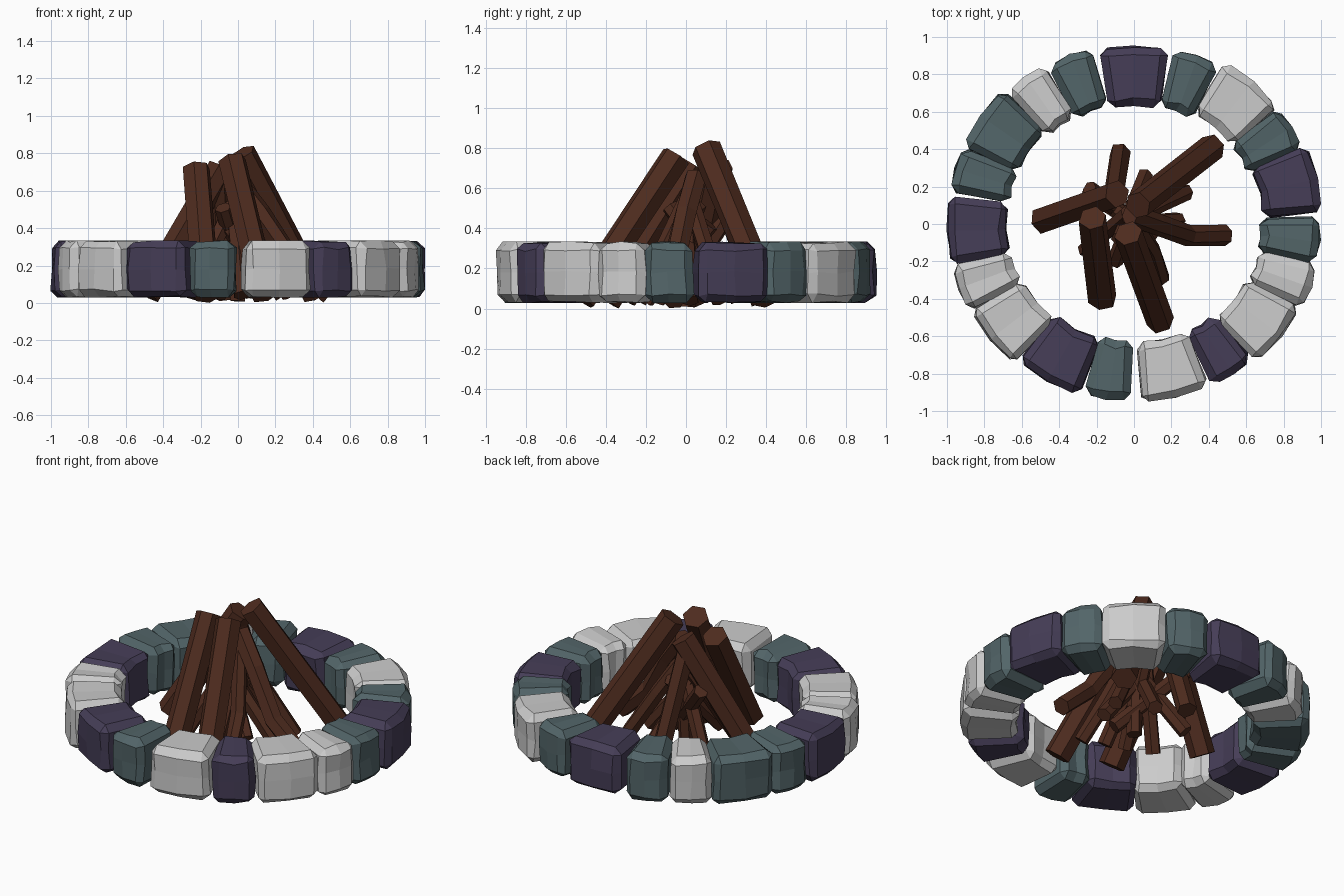
import bpy, bmesh, math, random
from mathutils import Vector, Matrix

if "Cube" in bpy.data.objects:
    bpy.data.objects.remove(bpy.data.objects["Cube"])

random.seed(4)


def material(name, rgb):
    m = bpy.data.materials.new(name)
    m.diffuse_color = (*rgb, 1)
    m.use_nodes = True
    m.node_tree.nodes["Principled BSDF"].inputs["Base Color"].default_value = m.diffuse_color
    return m


MATS = {
    "teal": material("teal_stone", (0.085, 0.13, 0.14)),
    "purple": material("purple_stone", (0.06, 0.047, 0.095)),
    "grey": None,
}
WOOD = material("wood", (0.075, 0.024, 0.013))


def finish(bm, name, mat):
    bmesh.ops.recalc_face_normals(bm, faces=bm.faces)
    me = bpy.data.meshes.new(name)
    bm.to_mesh(me)
    bm.free()
    if mat:
        me.materials.append(mat)
    ob = bpy.data.objects.new(name, me)
    bpy.context.collection.objects.link(ob)
    return ob


def stone(name, x, y, large, mat):
    """Chamfered wedge block: local x points outward, y runs along the ring."""
    depth, height = 0.315, 0.30
    w_out, w_in = (0.365, 0.28) if large else (0.25, 0.185)
    bm = bmesh.new()
    bmesh.ops.create_cube(bm, size=1)
    for v in bm.verts:
        w = w_out if v.co.x > 0 else w_in
        v.co = Vector((v.co.x * depth, v.co.y * w, v.co.z * height))
    bmesh.ops.bevel(bm, geom=bm.edges[:], offset=0.038, segments=1,
                    affect='EDGES', profile=0.5)
    # middle cuts let the faces belly out a little
    for axis in ((0, 1, 0), (0, 0, 1)):
        bmesh.ops.bisect_plane(bm, geom=bm.verts[:] + bm.edges[:] + bm.faces[:],
                               plane_co=(0, 0, 0), plane_no=axis)
    for v in bm.verts:
        if abs(v.co.y) < 1e-4:
            v.co.x += 0.012
        j = 0.007
        v.co += Vector((random.uniform(-j, j), random.uniform(-j, j),
                        random.uniform(-j, j)))
        v.co.z = max(-0.152, min(0.155, v.co.z))
    ang = math.atan2(y, x)
    bm.transform(Matrix.Translation((x, y, 0.18)) @ Matrix.Rotation(ang, 4, 'Z'))
    return finish(bm, name, mat)


def log(name, path, radius, sides=6):
    """Hexagonal log swept along a straight or kinked path."""
    pts = [Vector(p) for p in path]
    bm = bmesh.new()
    rings = []
    spin = random.uniform(0, 1)
    for i, p in enumerate(pts):
        d = (pts[min(i + 1, len(pts) - 1)] - pts[max(i - 1, 0)]).normalized()
        side = d.cross(Vector((0, 0, 1))).normalized()
        up = side.cross(d)
        ring = []
        for k in range(sides):
            a = math.tau * k / sides + spin
            r = radius * random.uniform(0.93, 1.05)
            ring.append(bm.verts.new(p + side * r * math.cos(a) + up * r * math.sin(a)))
        rings.append(ring)
    for a, b in zip(rings, rings[1:]):
        for k in range(sides):
            n = (k + 1) % sides
            bm.faces.new((a[k], a[n], b[n], b[k]))
    bm.faces.new(rings[0])
    bm.faces.new(rings[-1])
    for v in bm.verts:
        v.co.z = max(0, v.co.z)
    return finish(bm, name, WOOD)


# stone ring, anticlockwise from the right side: x, y, large, colour
STONES = [
    (0.825, -0.075, 0, "teal"), (0.815, 0.205, 1, "purple"), (0.70, 0.43, 0, "teal"),
    (0.53, 0.63, 1, "grey"), (0.28, 0.745, 0, "teal"), (0.0, 0.78, 1, "purple"),
    (-0.285, 0.745, 0, "teal"), (-0.485, 0.65, 0, "grey"), (-0.68, 0.48, 1, "teal"),
    (-0.795, 0.245, 0, "teal"), (-0.83, -0.03, 1, "purple"), (-0.78, -0.29, 0, "grey"),
    (-0.635, -0.51, 1, "grey"), (-0.38, -0.69, 1, "purple"), (-0.12, -0.77, 0, "teal"),
    (0.185, -0.76, 1, "grey"), (0.44, -0.665, 0, "purple"), (0.65, -0.50, 1, "grey"),
    (0.79, -0.28, 0, "grey"),
]
for i, (x, y, large, col) in enumerate(STONES):
    stone(f"ring_stone_{i + 1}", x, y, large, MATS[col])

# big leaning logs, foot to top
LOGS = [
    [(0.42, 0.41, 0.045), (0.02, 0.10, 0.80)],
    [(0.14, -0.52, 0.045), (-0.03, -0.05, 0.76)],
    [(-0.17, -0.40, 0.04), (-0.22, 0.03, 0.72)],
    [(-0.49, 0.02, 0.045), (-0.09, 0.16, 0.72)],
]
for i, path in enumerate(LOGS):
    log(f"large_log_{i + 1}", path, 0.076)

# kinked and short logs underneath
STICKS = [
    [(0.49, -0.06, 0.04), (0.29, -0.06, 0.22), (0.12, 0.0, 0.48), (-0.02, 0.05, 0.66)],
    [(-0.075, 0.38, 0.03), (-0.11, 0.14, 0.68)],
    [(0.10, -0.06, 0.05), (-0.24, 0.19, 0.44)],
    [(0.06, 0.26, 0.05), (-0.08, -0.08, 0.51)],
    [(0.28, 0.17, 0.04), (0.13, 0.10, 0.30), (-0.02, 0.02, 0.55)],
    [(0.15, -0.29, 0.04), (0.10, -0.14, 0.24), (0.0, 0.02, 0.58)],
    [(-0.26, -0.14, 0.04), (-0.03, 0.06, 0.52)],
    [(-0.24, 0.17, 0.04), (0.02, 0.0, 0.45)],
    [(0.02, -0.24, 0.04), (-0.02, 0.03, 0.48)],
    [(0.24, 0.02, 0.04), (-0.05, 0.0, 0.40)],
    [(-0.10, -0.20, 0.04), (0.02, 0.12, 0.42)],
    [(0.0, 0.0, 0.01), (0.01, 0.02, 0.45)],
]
for i, path in enumerate(STICKS):
    log(f"kindling_{i + 1}", path, 0.058 if i < 2 else 0.045)
